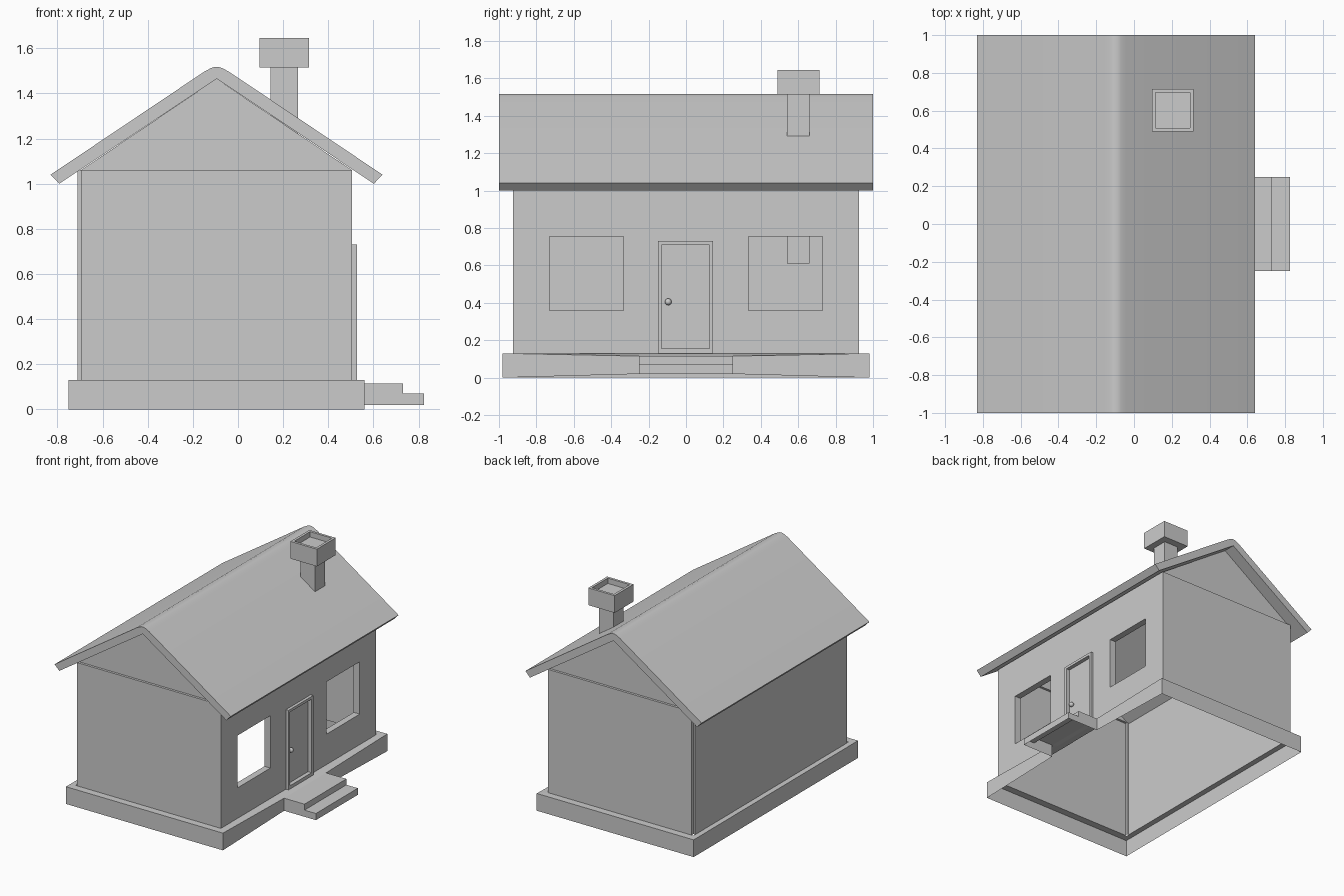
import bpy, bmesh

if "Cube" in bpy.data.objects:
    bpy.data.objects.remove(bpy.data.objects["Cube"])

CX = -0.095          # ridge line of the house


def make(name, verts, faces):
    me = bpy.data.meshes.new(name)
    me.from_pydata(verts, [], faces)
    bm = bmesh.new()
    bm.from_mesh(me)
    bmesh.ops.remove_doubles(bm, verts=bm.verts, dist=1e-5)
    bmesh.ops.recalc_face_normals(bm, faces=bm.faces)
    bm.to_mesh(me)
    bm.free()
    ob = bpy.data.objects.new(name, me)
    bpy.context.collection.objects.link(ob)
    return ob


def box(name, x, y, z):
    v = [(a, b, c) for a in x for b in y for c in z]
    f = [(0, 1, 3, 2), (4, 6, 7, 5), (0, 4, 5, 1),
         (2, 3, 7, 6), (0, 2, 6, 4), (1, 5, 7, 3)]
    return make(name, v, f)


def extrude_y(name, prof, y0, y1):
    n = len(prof)
    v = [(x, y, z) for y in (y0, y1) for x, z in prof]
    f = [(i, (i + 1) % n, n + (i + 1) % n, n + i) for i in range(n)]
    return make(name, v, f + [tuple(range(n)), tuple(range(n, 2 * n))])


def sheet(name, ys, zs, skip, x, thick):
    # upright panel facing +x with rectangular openings
    v = [(x, y, z) for z in zs for y in ys]
    n = len(ys)
    f = [(j * n + i, j * n + i + 1, (j + 1) * n + i + 1, (j + 1) * n + i)
         for j in range(len(zs) - 1) for i in range(n - 1) if (i, j) not in skip]
    me = bpy.data.meshes.new(name)
    me.from_pydata(v, [], f)
    ob = bpy.data.objects.new(name, me)
    bpy.context.collection.objects.link(ob)
    mod = ob.modifiers.new("thickness", "SOLIDIFY")
    mod.thickness = thick
    mod.offset = -1
    return ob


# roof with rounded ridge
E = 0.735
ridge = [(0.055, 1.496), (0.04, 1.504), (0.025, 1.512), (0.01, 1.517)]
right = [(0.697, 1.0), (E, 1.04)] + ridge
left = [(-x, z) for x, z in reversed(right)]
prof = [(CX + x, z) for x, z in [(0, 1.465)] + right + left]
# end caps are split at the ridge so each half stays well-formed
n = len(prof)
h = 1 + len(right)
rv = [(x, y, z) for y in (-1, 1) for x, z in prof]
rf = [(i, (i + 1) % n, n + (i + 1) % n, n + i) for i in range(n)]
for o in (0, n):
    rf += [tuple(o + i for i in range(h)), tuple(o + i for i in [0] + list(range(h, n)))]
    rf.append((o, o + h - 1, o + h))
roof = make("roof", rv, rf)
bpy.context.view_layer.objects.active = roof
roof.select_set(True)
bpy.ops.object.shade_smooth_by_angle(angle=0.4)

# gable and back walls, one thin skin with notched back corners
path = [(0.505, -0.925), (-0.695, -0.925), (-0.695, -0.905), (-0.71, -0.905)]
path += [(x, -y) for x, y in reversed(path)]
n = len(path)
make("end_and_back_walls", [(x, y, z) for z in (0.13, 1.06) for x, y in path],
     [(i, i + 1, n + i + 1, n + i) for i in range(n - 1)])

# recessed gable triangles with small ledges
for s, name in ((-1, "front_gable"), (1, "rear_gable")):
    v = [(-0.695, s * 0.925, 1.06), (0.505, s * 0.925, 1.06), (0.505, s * 0.907, 1.06),
         (-0.695, s * 0.907, 1.06), (CX, s * 0.907, 1.465)]
    make(name, v, [(0, 1, 2, 3), (3, 2, 4)])

# door wall with two windows and a doorway
sheet("door_wall", [-0.925, -0.73, -0.335, -0.145, 0.14, 0.335, 0.73, 0.925],
      [0.13, 0.36, 0.725, 0.755, 1.06],
      {(1, 1), (1, 2), (5, 1), (5, 2), (3, 0), (3, 1)}, 0.505, 0.05)

# door frame, door and knob
sheet("door_frame", [-0.15, -0.13, 0.125, 0.145], [0.13, 0.155, 0.71, 0.73],
      {(1, 1)}, 0.527, 0.07)
box("door", (0.46, 0.497), (-0.13, 0.125), (0.155, 0.71))
bpy.ops.mesh.primitive_uv_sphere_add(segments=16, ring_count=10, radius=0.018,
                                     location=(0.509, -0.095, 0.405))
bpy.context.object.name = "door_knob"
bpy.ops.object.shade_smooth_by_angle()

# foundation: open-bottomed skirt with a ledge, dipping to meet the steps
bx0, bx1, by = -0.75, 0.56, 0.98
outer = [(bx1, 0.25, 0.02, 0.115), (bx1, by, 0, 0.13), (bx0, by, 0, 0.13),
         (bx0, -by, 0, 0.13), (bx1, -by, 0, 0.13), (bx1, -0.25, 0.02, 0.115)]
inner = [(0.505, 0.25), (0.505, 0.925), (-0.708, 0.925),
         (-0.708, -0.925), (0.505, -0.925), (0.505, -0.25)]
n = len(outer)
v = ([(x, y, a) for x, y, a, b in outer] + [(x, y, b) for x, y, a, b in outer]
     + [(x, y, 0.13) for x, y in inner])
f = [(i, i + 1, n + i + 1, n + i) for i in range(n - 1)]
f += [(n + i, n + (i + 1) % n, 2 * n + (i + 1) % n, 2 * n + i) for i in range(n)]
make("foundation", v, f)

# steps: hollow, open underneath
sp = [(0.56, 0.115), (0.73, 0.115), (0.73, 0.07), (0.825, 0.07), (0.825, 0.02),
      (0.73, 0.02), (0.56, 0.02)]
m = len(sp)
v = [(x, y, z) for y in (-0.25, 0.25) for x, z in sp]
f = [(i, i + 1, m + i + 1, m + i) for i in range(4)]
for o in (0, m):
    f += [(o, o + 1, o + 2, o + 5, o + 6), (o + 2, o + 3, o + 4, o + 5)]
make("door_steps", v, f)

# chimney shaft and hollow-topped cap
box("chimney_shaft", (0.145, 0.265), (0.54, 0.66), (0.61, 1.53))
cap = box("chimney_cap", (0.095, 0.315), (0.49, 0.715), (1.515, 1.645))
bm = bmesh.new()
bm.from_mesh(cap.data)
top = [p for p in bm.faces if p.normal.z > 0.9]
bmesh.ops.inset_region(bm, faces=top, thickness=0.027)
r = bmesh.ops.extrude_face_region(bm, geom=top)
bmesh.ops.delete(bm, geom=top, context="FACES")
bmesh.ops.translate(bm, vec=(0, 0, -0.04),
                    verts=[g for g in r["geom"] if isinstance(g, bmesh.types.BMVert)])
bmesh.ops.recalc_face_normals(bm, faces=bm.faces)
bm.to_mesh(cap.data)
bm.free()
